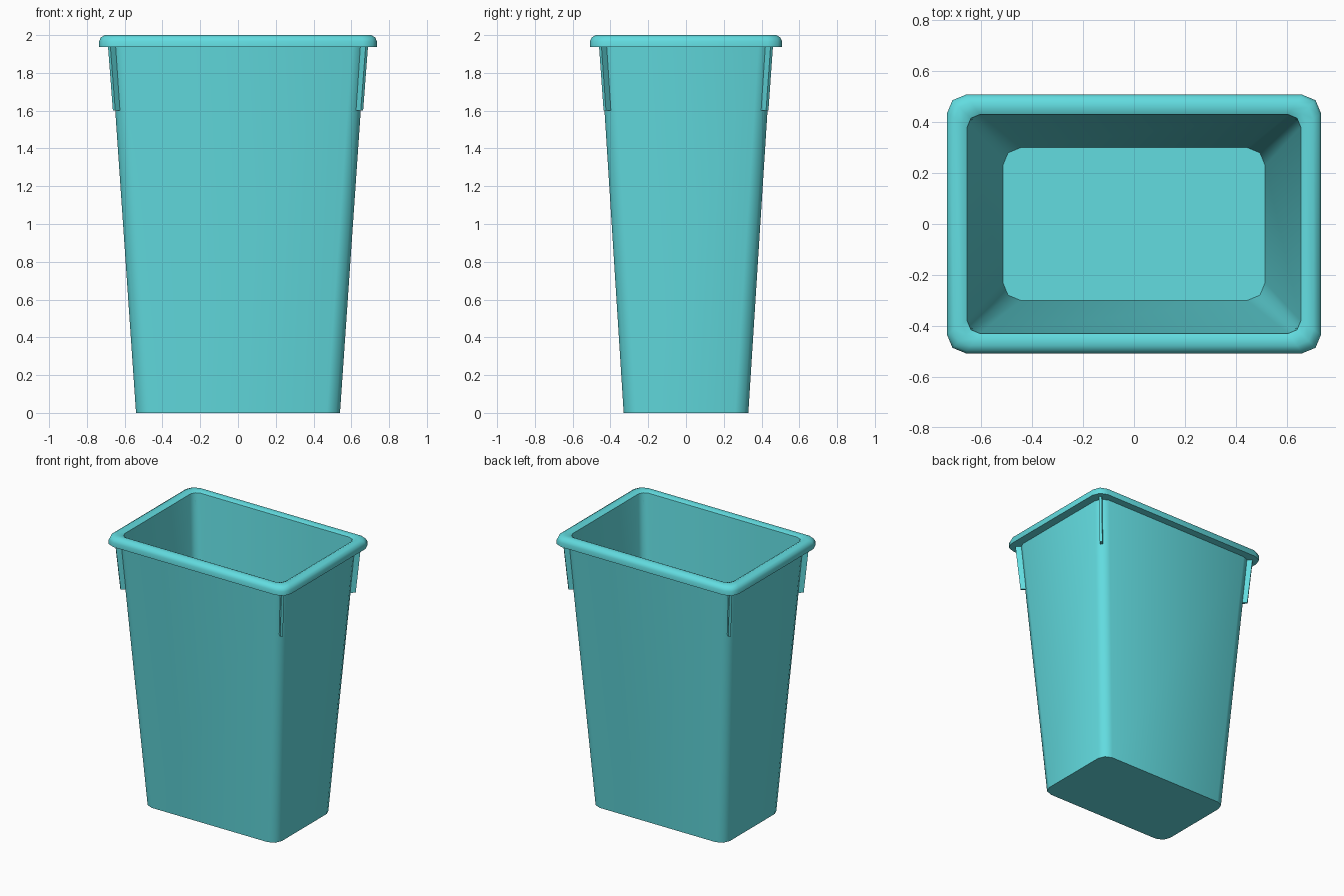
import bpy, bmesh, math
from mathutils import Vector

cube = bpy.data.objects.get("Cube")
if cube:
    bpy.data.objects.remove(cube, do_unlink=True)

teal = bpy.data.materials.new("teal plastic")
teal.use_nodes = True
teal.diffuse_color = (0.122, 0.715, 0.745, 1)
teal.node_tree.nodes["Principled BSDF"].inputs["Base Color"].default_value = teal.diffuse_color


def rounded_loop(bm, hx, hy, z, r, segments=2):
    """Ring of vertices round a rectangle with rounded corners."""
    ring = []
    for i, (sx, sy) in enumerate([(1, 1), (-1, 1), (-1, -1), (1, -1)]):
        for k in range(segments + 1):
            a = math.pi / 2 * (i + k / segments)
            ring.append(bm.verts.new((sx * (hx - r) + r * math.cos(a),
                                      sy * (hy - r) + r * math.sin(a), z)))
    return ring


def finish(bm, name):
    bmesh.ops.recalc_face_normals(bm, faces=bm.faces)
    mesh = bpy.data.meshes.new(name)
    bm.to_mesh(mesh)
    bm.free()
    mesh.materials.append(teal)
    obj = bpy.data.objects.new(name, mesh)
    bpy.context.collection.objects.link(obj)
    return obj


# Bin shell: outer wall, rolled rim, inner wall and floor (half x, half y, z, radius)
sections = [
    (0.54, 0.33, 0.0, 0.07),
    (0.673, 0.453, 1.937, 0.07),
    (0.735, 0.508, 1.937, 0.075),
    (0.735, 0.508, 1.968, 0.075),
    (0.726, 0.499, 1.988, 0.07),
    (0.705, 0.478, 2.0, 0.065),
    (0.675, 0.449, 2.0, 0.055),
    (0.655, 0.43, 1.99, 0.05),
    (0.515, 0.30, 0.03, 0.07),
]
bm = bmesh.new()
rings = [rounded_loop(bm, *s) for s in sections]
for low, high in zip(rings, rings[1:]):
    for i in range(len(low)):
        j = (i + 1) % len(low)
        bm.faces.new((low[i], low[j], high[j], high[i]))
bm.faces.new(rings[0])
bm.faces.new(rings[-1])
shell = finish(bm, "bin_shell")
bpy.context.view_layer.objects.active = shell
shell.select_set(True)
bpy.ops.object.shade_smooth_by_angle(angle=math.radians(50))

# Diagonal ribs under the rim at each corner
profile = [(0.620, 0.396, 1.60), (0.656, 0.430, 1.60),
           (0.682, 0.454, 1.94), (0.635, 0.411, 1.94)]
for side, sx in (("left", 1), ("right", -1)):
    for end, sy in (("back", 1), ("front", -1)):
        bm = bmesh.new()
        half = Vector((-sx, sy, 0)).normalized() * 0.009
        if sx * sy < 0:
            half = Vector((1, 1, 0)).normalized() * 0.009
        pts = [Vector((sx * x, sy * y, z)) for x, y, z in profile]
        a = [bm.verts.new(p - half) for p in pts]
        b = [bm.verts.new(p + half) for p in pts]
        bm.faces.new(a)
        bm.faces.new(b)
        for i in range(4):
            j = (i + 1) % 4
            bm.faces.new((a[i], a[j], b[j], b[i]))
        finish(bm, f"{end}_{side}_corner_rib")
